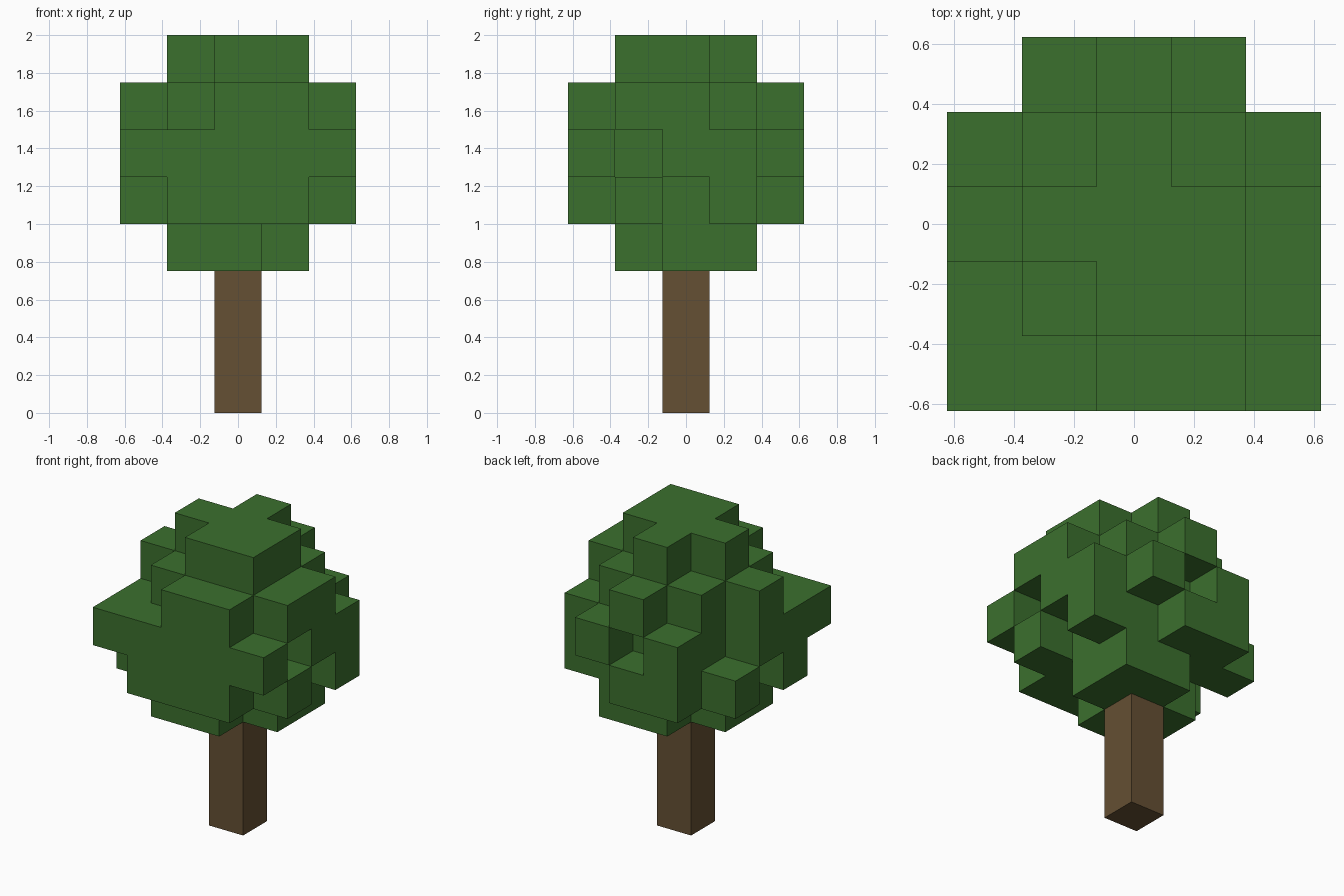
import bpy
import bmesh
from mathutils import Vector

if "Cube" in bpy.data.objects:
    bpy.data.objects.remove(bpy.data.objects["Cube"], do_unlink=True)

CELL = 0.25
TRUNK_HEIGHT = 0.75

# Canopy layers, bottom to top; each lists its rows from back to front
LAYERS = [
    ["     ", "  ## ", " ### ", " ##  ", "     "],
    [" ##  ", "#####", " ### ", "#####", " ### "],
    [" # # ", " ####", "#####", "#### ", "#####"],
    ["  #  ", " ### ", "#####", " ####", "  ## "],
    ["     ", "  #  ", " ### ", "  ## ", "     "],
]


def make_material(name, color):
    mat = bpy.data.materials.new(name)
    mat.use_nodes = True
    mat.diffuse_color = color
    mat.node_tree.nodes["Principled BSDF"].inputs["Base Color"].default_value = color
    return mat


def make_object(name, bm, mat):
    mesh = bpy.data.meshes.new(name)
    bm.to_mesh(mesh)
    bm.free()
    mesh.materials.append(mat)
    obj = bpy.data.objects.new(name, mesh)
    bpy.context.collection.objects.link(obj)
    return obj


def block_shell(cells, origin):
    """Outer skin of a set of unit blocks, without the faces between neighbours."""
    bm = bmesh.new()
    for cell in cells:
        for axis in range(3):
            for sign in (-1, 1):
                normal = Vector((0, 0, 0))
                normal[axis] = sign
                if tuple(int(c + n) for c, n in zip(cell, normal)) in cells:
                    continue
                u = Vector((0, 0, 0))
                u[(axis + 1) % 3] = 1
                v = normal.cross(u)
                middle = Vector(cell) + normal / 2
                corners = [middle + (a * u + b * v) / 2
                           for a, b in ((-1, -1), (1, -1), (1, 1), (-1, 1))]
                bm.faces.new([bm.verts.new(origin + c * CELL) for c in corners])
    bmesh.ops.remove_doubles(bm, verts=bm.verts, dist=CELL / 100)
    return bm


leaf_green = make_material("leaf_green", (0.044, 0.162, 0.027, 1))
bark_brown = make_material("bark_brown", (0.130, 0.080, 0.033, 1))

# Canopy of stacked leaf blocks
cells = {(x - 2, 2 - row, z)
         for z, layer in enumerate(LAYERS)
         for row, line in enumerate(layer)
         for x, mark in enumerate(line) if mark == "#"}
canopy = block_shell(cells, Vector((0, 0, TRUNK_HEIGHT + CELL / 2)))
make_object("leaf_canopy", canopy, leaf_green)

# Square trunk, three blocks tall
trunk = block_shell({(0, 0, z) for z in range(3)}, Vector((0, 0, CELL / 2)))
make_object("trunk", trunk, bark_brown)
